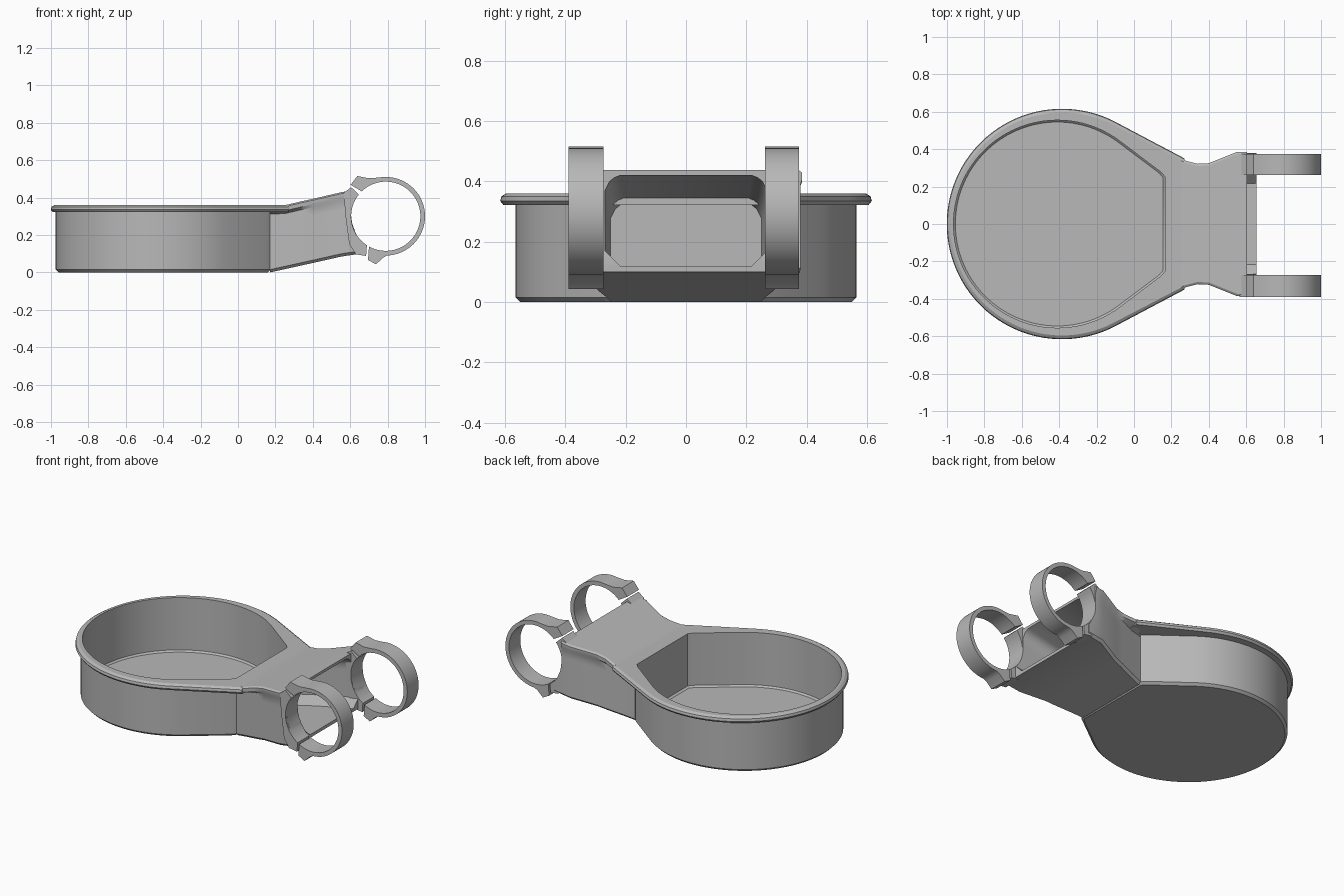
import bpy
import bmesh
from math import sin, cos, radians, sqrt

if "Cube" in bpy.data.objects:
    bpy.data.objects.remove(bpy.data.objects["Cube"])

grey = bpy.data.materials.new("plain_grey")
grey.use_nodes = True
COLOUR = (0.48, 0.48, 0.48, 1)
grey.diffuse_color = COLOUR
grey.node_tree.nodes["Principled BSDF"].inputs["Base Color"].default_value = COLOUR


def finish(name, bm):
    """Turn a bmesh into a smooth-shaded object with sharp edges."""
    bmesh.ops.recalc_face_normals(bm, faces=bm.faces)
    mesh = bpy.data.meshes.new(name)
    bm.to_mesh(mesh)
    bm.free()
    mesh.materials.append(grey)
    obj = bpy.data.objects.new(name, mesh)
    bpy.context.collection.objects.link(obj)
    bpy.ops.object.select_all(action="DESELECT")
    obj.select_set(True)
    bpy.context.view_layer.objects.active = obj
    bpy.ops.object.shade_smooth_by_angle(angle=radians(30))
    return obj


def loft(name, loops):
    """Skin equal-length point loops and cap both ends."""
    bm = bmesh.new()
    rings = [[bm.verts.new(p) for p in loop] for loop in loops]
    n = len(rings[0])
    for a, b in zip(rings, rings[1:]):
        for i in range(n):
            j = (i + 1) % n
            bm.faces.new((a[i], a[j], b[j], b[i]))
    bm.faces.new(rings[0])
    bm.faces.new(rings[-1])
    return finish(name, bm)


def extrude_xz(name, points, y0, y1):
    """Extrude a side profile between two y values."""
    return loft(name, [[(x, y, z) for x, z in points] for y in (y0, y1)])


# Cup: round tray with a tapered, flat-ended side and an overhanging rim
def outline(cx, radius, start, corners, z):
    span = 360 - 2 * start
    steps = 96
    arc = [radians(start + span * i / steps) for i in range(steps + 1)]
    pts = [(cx + radius * cos(a), radius * sin(a), z) for a in arc]
    pts += [(x, -y, z) for x, y in reversed(corners)]
    pts += [(x, y, z) for x, y in corners]
    # corners run from the flat end back to the arc
    return pts


def cup_wall(inset, z):
    corners = [(0.175 - inset, 0.258 - inset / 2), (0.155 - inset, 0.282 - inset / 2)]
    return outline(-0.41, 0.565 - inset, 52, corners, z)


def rim(inset, z):
    corners = [(0.27, 0.35 - inset), (0.25, 0.361 - inset)]
    return outline(-0.385, 0.616 - inset, 62, corners, z)


loft("cup_tray", [
    cup_wall(0.015, 0), cup_wall(0, 0.015), cup_wall(0, 0.322),
    rim(0.01, 0.322), rim(0, 0.335), rim(0.004, 0.35), rim(0.02, 0.36),
    cup_wall(0.01, 0.36), cup_wall(0.01, 0.03), cup_wall(0.02, 0.02),
])

# Arm: hollow, flaring neck whose open end is hollowed to seat a tube
TUBE_X, TUBE_Z, BORE = 0.79, 0.30, 0.185


def saddle_x(z):
    if z > TUBE_Z:
        return 0.605
    reach = BORE ** 2 - (z - TUBE_Z) ** 2
    return min(0.655, TUBE_X - sqrt(max(reach, 0)))


def section(x, half):
    """Mirror half a section; x of None follows the tube saddle."""
    full = half + [(-y, z) for y, z in reversed(half)]
    return [(saddle_x(z) if x is None else x, y, z) for y, z in full]


def side_heights(low, high):
    return [low + (high - low) * i / 6 for i in range(1, 6)]


def outer(x, base, top, low, high):
    half = [(base - 0.015, low), (base, low + 0.015)]
    half += [(base, z) for z in side_heights(low + 0.015, high - 0.045)]
    half += [(base, high - 0.045), (top, high - 0.03), (top, high - 0.008), (top - 0.012, high)]
    return section(x, half)


def inner(x, width, low, high):
    half = [(width - 0.05, low), (width, low + 0.05)]
    half += [(width, z) for z in side_heights(low + 0.05, high - 0.05)]
    half += [(width, high - 0.05), (width - 0.015, high - 0.02),
             (width - 0.03, high - 0.008), (width - 0.05, high)]
    return section(x, half)


loft("arm", [
    outer(0.172, 0.262, 0.262, 0.0, 0.357),
    outer(0.25, 0.28, 0.345, 0.017, 0.359),
    outer(0.34, 0.305, 0.322, 0.037, 0.38),
    outer(0.40, 0.318, 0.325, 0.05, 0.393),
    outer(0.55, 0.378, 0.385, 0.084, 0.428),
    outer(None, 0.38, 0.385, 0.10, 0.437),
    inner(None, 0.268, 0.12, 0.42),
    inner(0.40, 0.262, 0.07, 0.372),
    inner(0.185, 0.25, 0.025, 0.328),
])


# Clamps: split rings with bolt tabs, and matching lugs on the arm
def arc(radius, start, end, steps):
    angles = [radians(start + (end - start) * i / steps) for i in range(steps + 1)]
    return [(TUBE_X + radius * cos(a), TUBE_Z + radius * sin(a)) for a in angles]


clamp = arc(BORE, 134, -119, 56)
clamp += [(0.695, 0.066), (0.738, 0.043), (0.775, 0.078)]
clamp += arc(0.21, -88, 100, 44)
clamp += [(0.70, 0.503), (0.638, 0.515), (0.602, 0.468)]

lug = arc(BORE, 141, 237, 24)
lug += [(0.685, 0.088), (0.63, 0.096), (0.595, 0.15), (0.575, 0.30),
        (0.565, 0.425), (0.605, 0.455)]

for side, y0, y1 in (("left", 0.262, 0.375), ("right", -0.39, -0.273)):
    extrude_xz(side + "_clamp_ring", clamp, y0, y1)
    extrude_xz(side + "_clamp_lug", lug, y0, y1)
